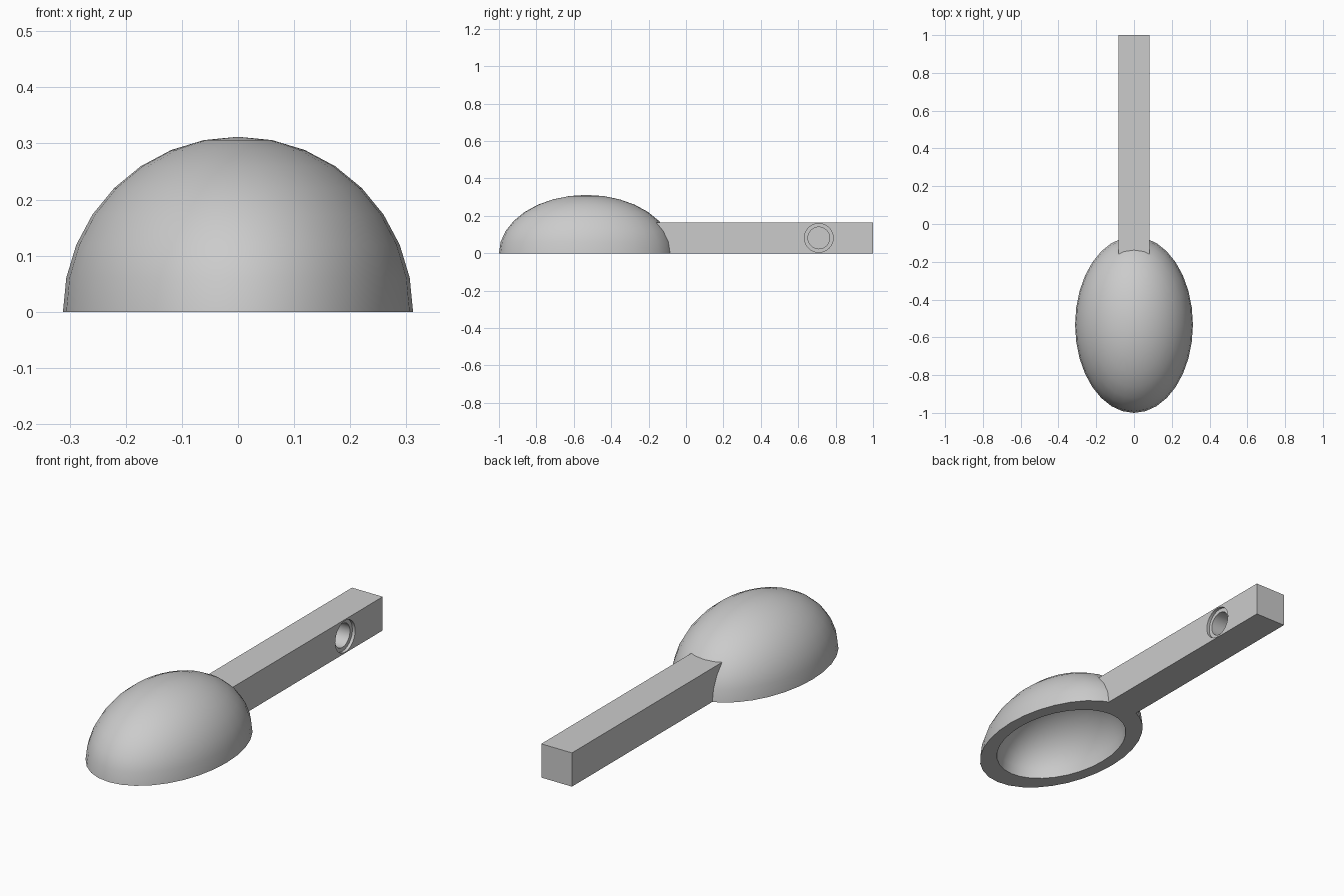
import bpy
import bmesh
from math import radians
from mathutils import Matrix, Vector

cube = bpy.data.objects.get("Cube")
if cube:
    bpy.data.objects.remove(cube, do_unlink=True)

grey = bpy.data.materials.new("plain_grey")
grey.use_nodes = True
colour = (0.6, 0.6, 0.6, 1)
grey.diffuse_color = colour
grey.node_tree.nodes["Principled BSDF"].inputs["Base Color"].default_value = colour


def finish(bm, name, smooth=False):
    for face in bm.faces:
        face.smooth = smooth
    mesh = bpy.data.meshes.new(name)
    bm.to_mesh(mesh)
    bm.free()
    mesh.materials.append(grey)
    obj = bpy.data.objects.new(name, mesh)
    bpy.context.collection.objects.link(obj)
    return obj


def ellipsoid(name, centre, radii):
    bm = bmesh.new()
    bmesh.ops.create_uvsphere(bm, u_segments=32, v_segments=16, radius=1,
                              matrix=Matrix.LocRotScale(Vector(centre), None, Vector(radii)))
    return finish(bm, name, True)


def box(name, low, high):
    low, high = Vector(low), Vector(high)
    bm = bmesh.new()
    bmesh.ops.create_cube(bm, size=1,
                          matrix=Matrix.LocRotScale((low + high) / 2, None, high - low))
    return finish(bm, name)


def side_drill(name, radius, x_from, x_to):
    bm = bmesh.new()
    place = Matrix.Translation(((x_from + x_to) / 2, 0.71, 0.082)) @ Matrix.Rotation(radians(90), 4, "Y")
    bmesh.ops.create_cone(bm, cap_ends=True, segments=32, radius1=radius, radius2=radius,
                          depth=x_to - x_from, matrix=place)
    return finish(bm, name)


# Bowl shell and square handle, both reaching below the floor before trimming
BOWL_Y = -0.533
spoon = ellipsoid("spoon", (0, BOWL_Y, 0), (0.312, 0.467, 0.312))
handle = box("handle", (-0.083, -0.3, -0.1), (0.083, 1, 0.165))

# Cutters: bowl hollow, flat underside, and the stepped blind hole in the side
cutters = [
    box("underside_cutter", (-1, -2, -1), (1, 2, 0)),
    ellipsoid("hollow_cutter", (0, BOWL_Y, 0), (0.253, 0.365, 0.25)),
    side_drill("counterbore_cutter", 0.077, 0.068, 0.2),
    side_drill("hole_cutter", 0.058, -0.065, 0.2),
]

# Join, cut and bake the result
for tool, operation in [(handle, "UNION")] + [(c, "DIFFERENCE") for c in cutters]:
    tool.hide_render = True
    mod = spoon.modifiers.new(tool.name, "BOOLEAN")
    mod.operation = operation
    mod.solver = "EXACT"
    mod.object = tool

bpy.context.view_layer.update()
depsgraph = bpy.context.evaluated_depsgraph_get()
baked = bpy.data.meshes.new_from_object(spoon.evaluated_get(depsgraph))
spoon.modifiers.clear()
spoon.data = baked
baked.set_sharp_from_angle(angle=radians(30))
for tool in [handle] + cutters:
    bpy.data.objects.remove(tool, do_unlink=True)
